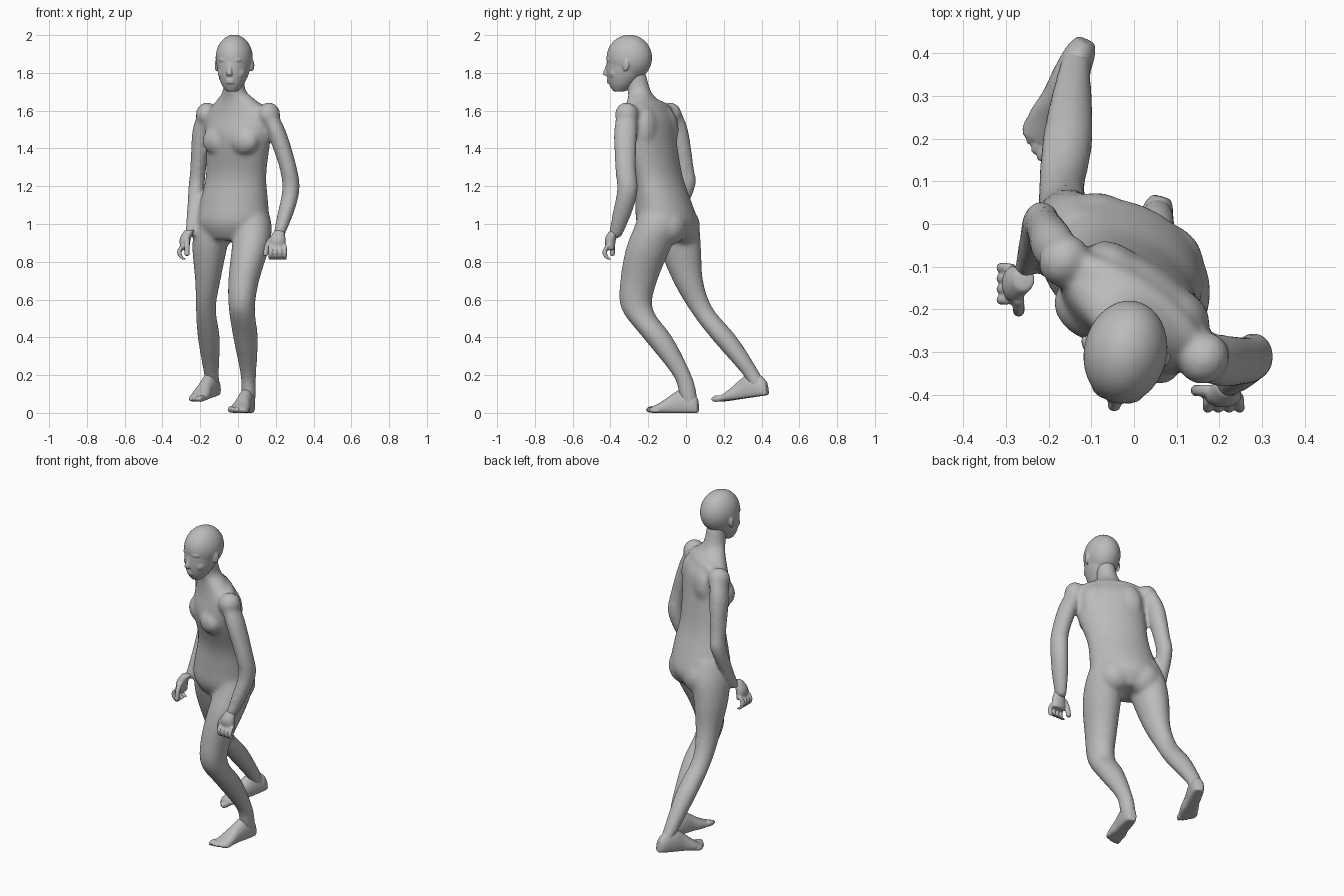
import bpy, bmesh
from math import sin, cos, pi, radians
from mathutils import Vector, Matrix

cube = bpy.data.objects.get("Cube")
if cube:
    bpy.data.objects.remove(cube)

skin = bpy.data.materials.new("plain_grey")
skin.use_nodes = True
GREY = (.5, .5, .5, 1)
skin.diffuse_color = GREY
skin.node_tree.nodes["Principled BSDF"].inputs["Base Color"].default_value = GREY


def flow(rows, steps=4):
    """Fill in rows along a smooth curve through the given ones."""
    rows = [Vector(row) for row in rows]
    filled = []
    for i in range(len(rows) - 1):
        start, end = rows[i], rows[i + 1]
        leave = (end - rows[max(i - 1, 0)]) / 2
        arrive = (rows[min(i + 2, len(rows) - 1)] - start) / 2
        for step in range(steps):
            t = step / steps
            ease = t * t * (3 - 2 * t)
            filled.append(start.lerp(end, ease) + leave * t * (1 - t) ** 2
                          - arrive * t * t * (1 - t))
    return filled + [rows[-1]]


def around(sides=20):
    """Cosine and sine of evenly spaced angles."""
    return [(cos(2 * pi * i / sides), sin(2 * pi * i / sides)) for i in range(sides)]


def skin_rings(bm, rings):
    """Bridge equal rings of points into a closed tube."""
    loops = [[bm.verts.new(point) for point in ring] for ring in rings]
    count = len(loops[0])
    for lower, upper in zip(loops, loops[1:]):
        for i in range(count):
            j = (i + 1) % count
            bm.faces.new((lower[i], lower[j], upper[j], upper[i]))
    bm.faces.new(loops[0])
    bm.faces.new(loops[-1])


def loft(bm, sections):
    """Level ellipses given as x, y, z, half width, half depth, turn in degrees."""
    rings = []
    for x, y, z, wide, deep, turn in flow(sections):
        spin = Matrix.Rotation(radians(turn), 3, "Z")
        rings.append([Vector((x, y, z)) + spin @ Vector((wide * c, deep * s, 0))
                      for c, s in around()])
    skin_rings(bm, rings)


def limb(bm, *joints, stretch=1.2):
    """Tube through joints given as x, y, z, radius, a little deeper than wide."""
    loft(bm, [(x, y, z, radius, radius * stretch, 0) for x, y, z, radius in joints])


def blob(bm, centre, radii, turn=0):
    """Ellipsoid, turned about the upright axis."""
    matrix = (Matrix.Translation(centre) @ Matrix.Rotation(radians(turn), 4, "Z")
              @ Matrix.Diagonal((*radii, 1)))
    bmesh.ops.create_uvsphere(bm, u_segments=20, v_segments=12, radius=1, matrix=matrix)


def facing(x, y, turn):
    """Return a function placing (side, forward, height) in a turned frame."""
    angle = radians(turn)
    side = Vector((cos(angle), sin(angle), 0))
    ahead = Vector((sin(angle), -cos(angle), 0))
    return lambda s, f, z: Vector((x, y, z)) + side * s + ahead * f


def finish(bm, name, voxel, relax):
    """Fuse the overlapping volumes of one part into a single smooth skin."""
    bmesh.ops.recalc_face_normals(bm, faces=bm.faces)
    mesh = bpy.data.meshes.new(name)
    bm.to_mesh(mesh)
    bm.free()
    part = bpy.data.objects.new(name, mesh)
    bpy.context.scene.collection.objects.link(part)
    part.modifiers.new("round", "SUBSURF").levels = 1
    fuse = part.modifiers.new("fuse", "REMESH")
    fuse.mode = "VOXEL"
    fuse.voxel_size = voxel
    soft = part.modifiers.new("relax", "SMOOTH")
    soft.factor = .5
    soft.iterations = relax
    graph = bpy.context.evaluated_depsgraph_get()
    fused = bpy.data.meshes.new_from_object(part.evaluated_get(graph))
    part.modifiers.clear()
    part.data = fused
    fused.materials.clear()
    fused.materials.append(skin)
    fused.polygons.foreach_set("use_smooth", [True] * len(fused.polygons))


# Body: torso and neck, twisting from the hips to the shoulders
body = bmesh.new()
loft(body, [
    (-.03, -.1, .91, .13, .1, -20),
    (-.03, -.1, 1, .2, .155, -25),
    (-.02, -.12, 1.12, .19, .14, -25),
    (-.01, -.15, 1.26, .175, .115, -30),
    (0, -.2, 1.45, .195, .125, -35),
    (0, -.2, 1.57, .2, .105, -35),
    (-.01, -.23, 1.66, .11, .07, -30),
    (-.02, -.25, 1.71, .06, .063, -20),
    (-.02, -.28, 1.82, .055, .063, -10)])

# Chest, shoulder blades, shoulder caps and seat
chest = facing(0, -.2, -35)
hips = facing(-.03, -.1, -25)
blob(body, chest(0, -.02, 1.6), (.18, .06, .06), -35)
for side in (-1, 1):
    blob(body, chest(side * .085, .07, 1.44), (.09, .06, .075), -35)
    blob(body, chest(side * .09, -.06, 1.5), (.08, .05, .11), -35)
    blob(body, chest(side * .2, 0, 1.58), (.06, .065, .065), -35)
    blob(body, hips(side * .08, -.06, .99), (.1, .085, .1), -25)

# Left leg stepping forward, right leg trailing behind
limb(body, (.06, -.14, 1.12, .08), (.08, -.15, 1, .1), (.065, -.2, .87, .1),
     (.03, -.25, .7, .083), (.02, -.26, .55, .07), (.04, -.15, .4, .067),
     (.055, -.02, .2, .042), (.055, .01, .1, .04), (.055, .02, .04, .035))
limb(body, (-.11, -.07, 1.12, .08), (-.13, -.05, 1, .1), (-.15, -.03, .87, .093),
     (-.16, .01, .7, .068), (-.17, .08, .55, .054), (-.155, .2, .4, .06),
     (-.14, .35, .2, .04), (-.13, .385, .13, .037))

# Left arm and right arm
limb(body, (.15, -.31, 1.61, .04), (.2, -.32, 1.5, .052), (.265, -.32, 1.3, .047),
     (.28, -.31, 1.18, .047), (.25, -.34, 1.05, .043), (.21, -.38, .92, .028))
limb(body, (-.16, -.08, 1.61, .04), (-.19, -.05, 1.5, .052), (-.21, -.01, 1.3, .043),
     (-.22, 0, 1.2, .043), (-.24, -.06, 1.04, .033), (-.26, -.11, .93, .023))
finish(body, "body", .01, 14)

# Head: skull and jaw, turned slightly
TURN = -12
place = facing(-.02, -.3, TURN)
head = bmesh.new()
blob(head, place(0, 0, 1.88), (.1, .125, .123), TURN)
jaw = [(.055, 1.7, .03, .03), (.04, 1.74, .06, .07), (.02, 1.8, .083, .103), (0, 1.88, .095, .122)]
loft(head, [(*place(0, f, z), wide, deep, TURN) for f, z, wide, deep in jaw])

# Face: nose, lips, then paired brows, eyes, cheeks and ears
nose = [(.11, 1.86, .01), (.12, 1.83, .01), (.127, 1.8, .016), (.12, 1.785, .016)]
limb(head, *[(*place(0, f, z), radius) for f, z, radius in nose], stretch=1)
for height in (1.75, 1.763):
    blob(head, place(0, .11, height), (.022, .011, .008), TURN)
for side in (-1, 1):
    blob(head, place(side * .035, .102, 1.868), (.028, .014, .01), TURN + side * 20)
    blob(head, place(side * .034, .098, 1.843), (.018, .013, .01), TURN + side * 15)
    blob(head, place(side * .04, .07, 1.8), (.035, .033, .035), TURN + side * 30)
    blob(head, place(side * .095, 0, 1.84), (.01, .02, .034), TURN - side * 25)
finish(head, "head", .005, 4)


def hand(name, x, y, turn, thumb):
    """Hanging hand: a palm, four curled fingers and a thumb to one side."""
    bm = bmesh.new()
    spot = facing(x, y, turn)
    loft(bm, [(*spot(-thumb * .01, -.025, .97), .026, .026, turn),
              (*spot(0, 0, .92), .042, .03, turn), (*spot(0, 0, .86), .044, .022, turn)])
    for i in range(4):
        across = .025 * (i - 1.5)
        bend = ((.01, .89), (.03, .86), (.025, .83), (0, .81))
        limb(bm, *[(*spot(across, f, z), .012) for f, z in bend], stretch=1)
    reach = ((.03, .93), (.055, .89), (.065, .83))
    limb(bm, *[(*spot(thumb * s, -.01, z), .014) for s, z in reach], stretch=1)
    finish(bm, name, .005, 2)


hand("left_hand", .21, -.4, 0, -1)
hand("right_hand", -.28, -.14, -90, 1)


def foot(name, heel, toe, inner):
    """Foot lofted from heel to ball, with five toes, laid from heel to toe."""
    bm = bmesh.new()
    heel, toe = Vector(heel), Vector(toe)
    length = (toe - heel).length
    ahead = (toe - heel).normalized()
    across = ahead.cross(Vector((0, 0, 1))).normalized()
    frame = Matrix((across, ahead, across.cross(ahead))).transposed().to_4x4()
    profile = [(0, .022, .07), (.1, .036, .11), (.3, .042, .13),
               (.5, .043, .1), (.7, .052, .06), (.9, .046, .03)]
    skin_rings(bm, [[(wide * c, length * t, max(0, top * (.4 + .6 * s))) for c, s in around()]
                    for t, wide, top in flow(profile)])
    for i in range(5):
        size = .018 - .0015 * i
        spot = (inner * (.036 - .02 * i), length * .92 - .0025 * i * i, size)
        blob(bm, spot, (size * .75, size * 2, size))
    bm.transform(Matrix.Translation(heel) @ frame)
    finish(bm, name, .005, 3)


foot("left_foot", (.065, .065, 0), (-.01, -.21, 0), 1)
foot("right_foot", (-.11, .435, .095), (-.235, .16, .055), -1)
